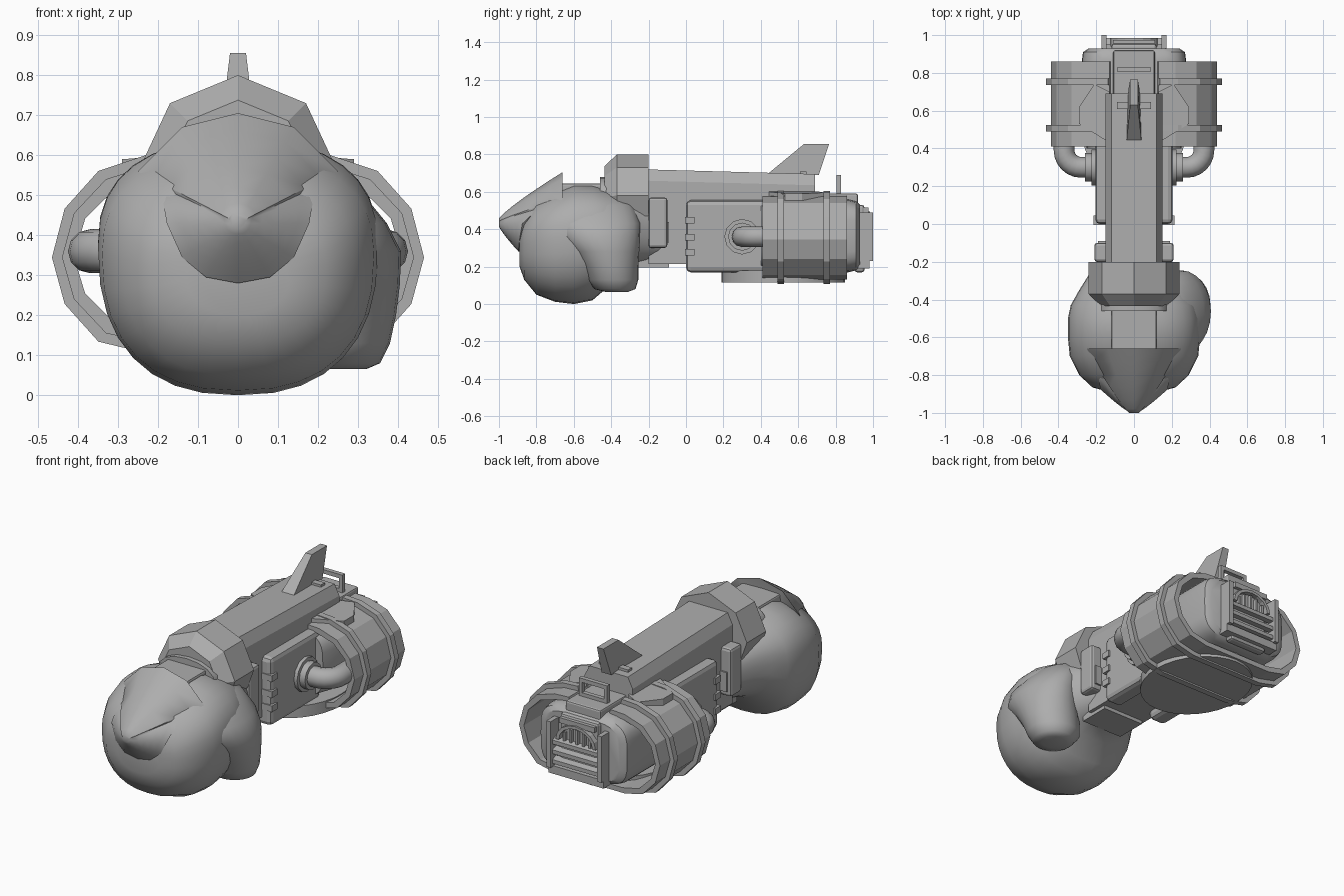
import bpy, bmesh, math

if "Cube" in bpy.data.objects:
    bpy.data.objects.remove(bpy.data.objects["Cube"])

steel = bpy.data.materials.new("steel_grey")
steel.diffuse_color = (0.42, 0.42, 0.42, 1)
steel.use_nodes = True
steel.node_tree.nodes["Principled BSDF"].inputs["Base Color"].default_value = steel.diffuse_color


def make(name, verts, faces, smooth=None):
    me = bpy.data.meshes.new(name)
    me.from_pydata([tuple(v) for v in verts], [], faces)
    me.materials.append(steel)
    ob = bpy.data.objects.new(name, me)
    bpy.context.collection.objects.link(ob)
    bm = bmesh.new()
    bm.from_mesh(me)
    bmesh.ops.recalc_face_normals(bm, faces=bm.faces)
    bm.to_mesh(me)
    bm.free()
    if smooth:
        for p in me.polygons:
            p.use_smooth = True
        me.set_sharp_from_angle(angle=math.radians(smooth))
    return ob


def loft(name, rings, smooth=None):
    """Skin a list of equal-length closed rings and cap both ends."""
    n = len(rings[0])
    verts = [v for r in rings for v in r]
    faces = [(i * n + j, i * n + (j + 1) % n, (i + 1) * n + (j + 1) % n, (i + 1) * n + j)
             for i in range(len(rings) - 1) for j in range(n)]
    faces += [tuple(range(n)), tuple(range((len(rings) - 1) * n, len(rings) * n))]
    return make(name, verts, faces, smooth)


def box(name, x, y, z, bevel=0.0):
    ob = loft(name, [[(x[0], yy, z[0]), (x[1], yy, z[0]), (x[1], yy, z[1]), (x[0], yy, z[1])] for yy in y])
    if bevel:
        m = ob.modifiers.new("bevel", 'BEVEL')
        m.width, m.segments = bevel, 2
    return ob


def pair(name, x, y, z, bevel=0.0):
    """The same box on both sides."""
    box(name + "_right", x, y, z, bevel)
    box(name + "_left", (-x[1], -x[0]), y, z, bevel)


def oval(y, hw, z0, z1, p=2.4, n=32, mid=.5):
    """Superellipse ring across the arm, widest at the given fraction of its height."""
    zc, out = z0 + (z1 - z0) * mid, []
    for i in range(n):
        c, s = math.cos(2 * math.pi * i / n), math.sin(2 * math.pi * i / n)
        h = z1 - zc if s > 0 else zc - z0
        out.append((math.copysign(abs(c) ** (2 / p), c) * hw, y,
                    zc + math.copysign(abs(s) ** (2 / p), s) * h))
    return out


# Clenched fist, tapering into the wrist
fist = [(-.89, .13, .2, .4), (-.865, .22, .13, .46), (-.8, .29, .05, .55), (-.7, .34, .012, .6),
        (-.6, .35, 0, .64), (-.5, .35, .02, .64), (-.43, .335, .08, .62), (-.35, .29, .17, .6),
        (-.27, .24, .2, .57), (-.12, .16, .22, .52)]
loft("fist", [oval(*f, mid=.58) for f in fist], 60)
box("hand_back_plate", (-.12, .12), (-.7, -.4), (.5, .645), .01)

# Thumb on the right side, curling in under the palm
thumb = [(.065, .25, -.37, .07, .06), (.08, .245, -.38, .11, .11), (.13, .235, -.39, .145, .135),
         (.2, .24, -.405, .155, .15), (.28, .25, -.43, .155, .18), (.36, .25, -.465, .157, .22),
         (.43, .23, -.48, .142, .235), (.53, .17, -.48, .12, .2), (.58, .12, -.47, .09, .1)]
loft("thumb", [[(cx + rx * math.cos(a * math.pi / 12), cy + ry * math.sin(a * math.pi / 12), z)
                for a in range(24)] for z, cx, cy, rx, ry in thumb], 60)

# Pointed knuckle shield: rim curve drawn in to a blunt tip
half = [(.14, -.66, .67), (.25, -.66, .56), (.225, -.7, .535), (.19, -.8, .5), (.178, -.875, .43),
        (.14, -.89, .345), (.08, -.895, .295)]
rim = [(0, -.66, .705)] + half + [(0, -.895, .28)] + [(-x, y, z) for x, y, z in reversed(half)]
rings = []
for t in (.0, .06, .2, .4, .6, .8, 1):
    s = .1 + .9 * t ** .85
    rings.append([(x * s, -1 + (y + 1) * t, .43 + (z - .43) * s) for x, y, z in rim])
rings.append([(x * .5, -.68, .5 + (z - .5) * .5) for x, y, z in rim])
loft("knuckle_shield", rings, 50)

# Faceted wrist cuff
cuff = [(-.2, .47), (-.24, .58), (-.17, .73), (0, .8), (.17, .73), (.24, .58), (.2, .47)]
loft("wrist_cuff", [[(x * s, y, .56 + (z - .56) * s) for x, z in cuff]
                    for y, s in ((-.2, 1), (-.37, 1), (-.435, .74))])
loft("cuff_collar", [oval(y, .18, .47, .68, 2.2, 16) for y in (-.46, -.4)], 40)
pair("wrist_plate", (.12, .21), (-.2, -.1), (.3, .57), .015)
pair("wrist_stud", (.14, .19), (-.14, -.09), (.33, .44))
box("wrist_grate", (-.13, .13), (-.27, -.09), (.195, .24))

# Forearm: lower box and chamfered top beam that slopes to the rear
box("forearm", (-.15, .15), (-.2, .7), (.215, .52))
loft("top_beam", [[(-.15, y, .5), (-.15, y, h - .06), (-.12, y, h), (.12, y, h),
                   (.15, y, h - .06), (.15, y, .5)] for y, h in ((-.22, .72), (.69, .695))])
box("rear_deck", (-.11, .11), (.66, .92), (.5, .59), .01)
box("deck_clip", (-.09, .09), (.61, .645), (.68, .71))
pair("side_panel", (.1, .205), (0, .45), (.17, .555), .025)
for i, z in enumerate((.26, .34, .43)):
    pair("panel_tooth_%d" % i, (.15, .215), (-.005, .045), (z, z + .035))

# Tail fin
loft("tail_fin", [[(-.04, .43, .69), (.04, .43, .69), (.03, .71, .69), (-.03, .71, .69)],
                  [(-.02, .63, .855), (.02, .63, .855), (.02, .765, .855), (-.02, .765, .855)]])

# Curved pipes with flanges
angles = [k * math.pi / 6 for k in range(12)]
for side, tag in ((1, "right"), (-1, "left")):
    path = [((.18, .3), 0)]
    path += [((.28 + .09 * math.sin(a), .39 - .09 * math.cos(a)), a)
             for a in (k * math.pi / 12 for k in range(7))]
    path += [((.37, .6), math.pi / 2)]
    loft("pipe_" + tag, [[(side * (cx + .055 * math.cos(b) * math.sin(a)), cy - .055 * math.cos(b) * math.cos(a),
                           .36 + .055 * math.sin(b)) for b in angles] for (cx, cy), a in path], 50)
    for part, r, x1 in (("flange", .095, .225), ("pipe_collar", .075, .26)):
        loft(part + "_" + tag, [[(side * x, .3 + r * math.cos(b), .36 + r * math.sin(b)) for b in angles]
                                for x in (.18, x1)], 40)

# Hollow outer shell and its two bands, swept round a faceted oval left open under the beam
arc = [(.13, .58), (.22, .575), (.33, .54), (.41, .455), (.44, .345), (.41, .24), (.33, .155), (.22, .13)]
outline = arc + [(-x, z) for x, z in reversed(arc)]


def hoop(name, y0, y1, outer, inner):
    def off(x, z, d):
        return x * (1 + d / .44), .35 + (z - .35) * (1 + d / .23)
    rings = []
    for x, z in outline:
        (ox, oz), (ix, iz) = off(x, z, outer), off(x, z, inner)
        rings.append([(ox, y0, oz), (ox, y1, oz), (ix, y1, iz), (ix, y0, iz)])
    loft(name, rings)


hoop("outer_shell", .41, .86, 0, -.03)
hoop("front_band", .49, .525, .025, -.01)
hoop("rear_band", .735, .77, .025, -.01)

# Angled brackets tying the shell to the beam, and the oval underside plate
for s, tag in ((1, "right"), (-1, "left")):
    plan = [(.13, .43), (.29, .53), (.29, .62), (.21, .74), (.13, .7)]
    loft("shell_bracket_" + tag, [[(s * x, y, z + .03 - x * .08) for x, y in plan] for z in (.54, .583)])
loft("underside_plate", [[(.28 * math.cos(a * math.pi / 16), .52 + .33 * math.sin(a * math.pi / 16), z)
                          for a in range(32)] for z in (.115, .18)], 40)

# Engine core with domed rear end
core = [(.4, .25, .18, .55), (.5, .275, .17, .56), (.87, .275, .17, .56), (.91, .27, .18, .55), (.93, .24, .2, .53)]
loft("engine_core", [oval(*c, 4) for c in core], 35)

# Rear grille: neck, frame, bars and a half-round vent above them
box("grille_neck", (-.12, .12), (.9, .955), (.17, .53), .015)
pair("grille_post", (.145, .172), (.92, 1), (.23, .49))
box("grille_sill", (-.172, .172), (.92, .98), (.19, .235))
box("grille_lintel", (-.11, .11), (.92, .975), (.485, .515))
for i in range(3):
    z = .25 + i * .055
    loft("grille_bar_%d" % i, [[(x, .95, z), (x, .985, z), (x, .985, z + .022), (x, .95, z + .034)]
                               for x in (-.15, .15)])
arch = []
for k in range(9):
    a = k * math.pi / 8
    arch.append([(r * math.cos(a), y, .395 + .8 * r * math.sin(a))
                 for r, y in ((.125, .94), (.125, .985), (.105, .985), (.105, .94))])
loft("vent_arch", arch)
for i in range(-2, 3):
    box("vent_fin_%d" % (i + 2), (i * .04 - .006, i * .04 + .006), (.94, .975), (.39, .47 - .008 * i * i))

# Carry handle at the back
pair("handle_post", (.068, .088), (.805, .83), (.57, .69))
box("handle_grip", (-.088, .088), (.805, .83), (.668, .69))
box("handle_base", (-.088, .088), (.805, .83), (.59, .61))
